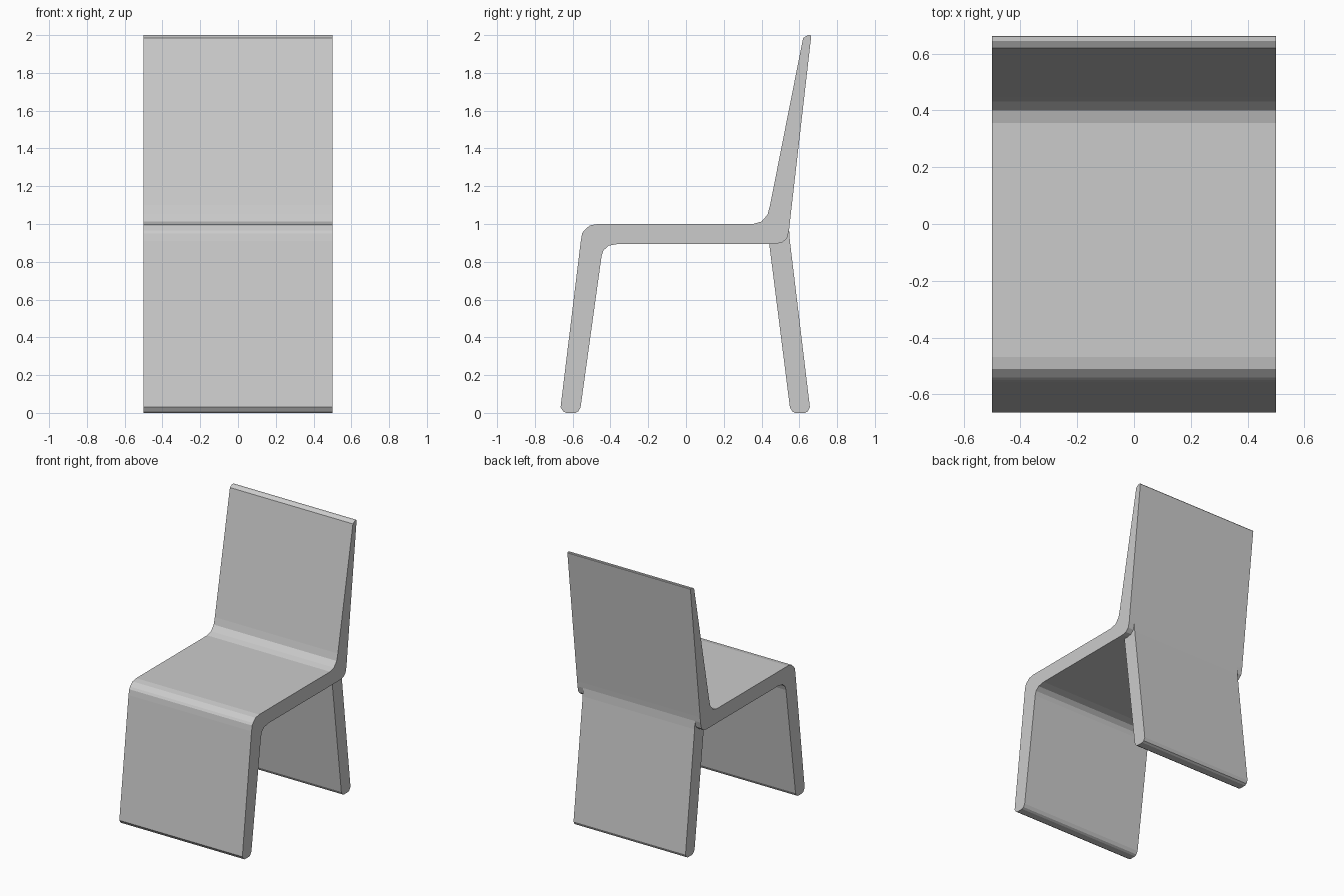
import bpy
import bmesh

if "Cube" in bpy.data.objects:
    bpy.data.objects.remove(bpy.data.objects["Cube"])

grey = bpy.data.materials.new("light grey")
grey.diffuse_color = (0.6, 0.6, 0.6, 1)
grey.use_nodes = True
grey.node_tree.nodes["Principled BSDF"].inputs["Base Color"].default_value = grey.diffuse_color


def extrude_profile(name, points, half_width):
    """Extrude a (y, z) side profile symmetrically along x."""
    bm = bmesh.new()
    face = bm.faces.new([bm.verts.new((-half_width, y, z)) for y, z in points])
    out = bmesh.ops.extrude_face_region(bm, geom=[face])
    moved = [v for v in out["geom"] if isinstance(v, bmesh.types.BMVert)]
    bmesh.ops.translate(bm, verts=moved, vec=(2 * half_width, 0, 0))
    bmesh.ops.recalc_face_normals(bm, faces=bm.faces)
    mesh = bpy.data.meshes.new(name)
    bm.to_mesh(mesh)
    bm.free()
    mesh.materials.append(grey)
    obj = bpy.data.objects.new(name, mesh)
    bpy.context.collection.objects.link(obj)
    return obj


# Front leg, seat and backrest as one bent sheet
shell = [
    (-0.664, 0.03), (-0.65, 0.008), (-0.635, 0), (-0.585, 0),
    (-0.57, 0.008), (-0.558, 0.03),                               # foot
    (-0.447, 0.83), (-0.437, 0.86), (-0.41, 0.885), (-0.357, 0.895),  # inner bend
    (0.475, 0.895), (0.51, 0.902), (0.535, 0.925), (0.546, 0.97),  # rear lower bend
    (0.55, 1.01), (0.663, 1.995),                                 # back
    (0.66, 2.0), (0.645, 2.0), (0.62, 1.985),                     # top edge
    (0.445, 1.10), (0.432, 1.05), (0.40, 1.013), (0.355, 1.0),    # backrest bend
    (-0.468, 1.0), (-0.51, 0.992), (-0.54, 0.965), (-0.55, 0.95), (-0.557, 0.91),
]
extrude_profile("seat_shell", shell, 0.5)

# Rear leg, slightly narrower and tucked into the seat
rear = [
    (0.44, 0.90), (0.55, 0.03), (0.562, 0.008), (0.577, 0),
    (0.63, 0), (0.645, 0.008), (0.656, 0.03),
    (0.55, 0.91), (0.546, 0.97), (0.50, 0.95),
]
extrude_profile("rear_leg", rear, 0.455)
